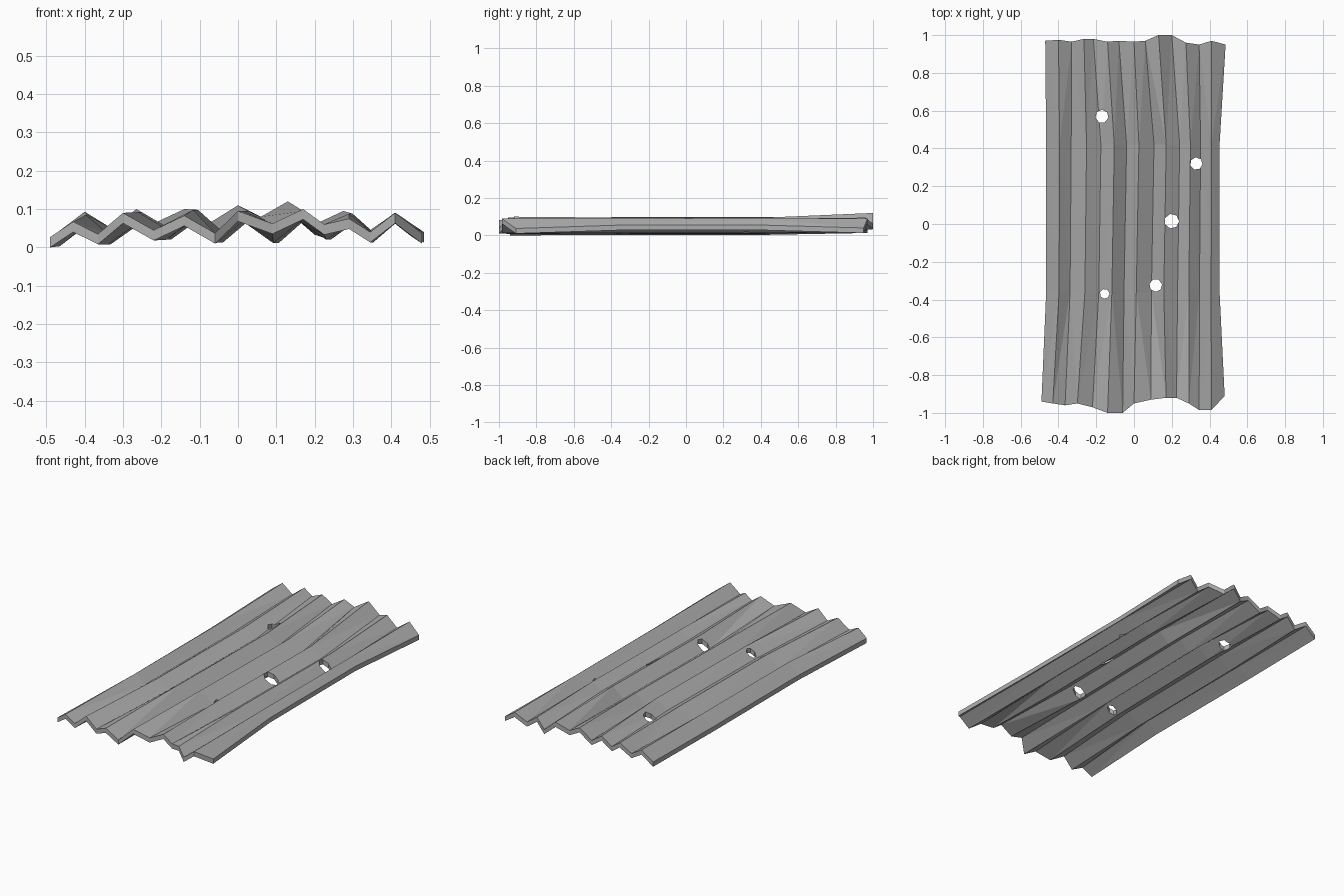
import bpy
import bmesh
import math

default_cube = bpy.data.objects.get("Cube")
if default_cube:
    bpy.data.objects.remove(default_cube, do_unlink=True)

THICKNESS = 0.027

# Fold lines across the sheet, in hundredths: edge, peak, valley, peak ... edge
FRONT_X = [-49, -43, -36.5, -30, -22, -14, -6, 0, 9, 17, 22.5, 29, 34.5, 41, 48]
FRONT_Y = [-94, -95, -96, -95, -97, -100, -100, -95, -93, -92, -92, -95, -98.5, -98.5, -91]
FRONT_Z = [2.7, 6.7, 3.5, 9, 4.5, 8.3, 3.7, 9.5, 6.2, 10, 6, 7.5, 4, 9, 3.7]
MIDDLE_X = [-46.5, -39.5, -33.5, -25.5, -18, -11, -4.5, 2, 10, 16.5, 23.7, 29.5, 35, 41, 45.3]
MIDDLE_Z = [3, 8.5, 3.5, 9.2, 4.7, 9.8, 4, 9.5, 3.8, 9.5, 4.7, 8.8, 4, 9, 5.5]
BACK_X = [-47, -40, -33, -26.5, -21.5, -14, -8, 0, 6, 13, 20, 27.5, 34.5, 41, 48.5]
BACK_Y = [97, 97.5, 96.5, 98, 98, 96.5, 97, 96.5, 97, 100, 100, 96, 95, 97, 95]
BACK_Z = [4, 9.3, 5, 10, 6.5, 10, 6, 11, 8, 12, 6, 9.5, 4.5, 9, 4]


def material(name, color):
    mat = bpy.data.materials.new(name)
    mat.use_nodes = True
    mat.diffuse_color = color
    shader = next(n for n in mat.node_tree.nodes if n.type == 'BSDF_PRINCIPLED')
    shader.inputs["Base Color"].default_value = color
    return mat


def make_object(name, bm):
    mesh = bpy.data.meshes.new(name)
    bm.to_mesh(mesh)
    bm.free()
    obj = bpy.data.objects.new(name, mesh)
    bpy.context.collection.objects.link(obj)
    return obj


def middle_row(y, drift):
    # Inner folds drift sideways while the outer edges stay in place
    count = len(MIDDLE_X) - 1
    xs = [x + drift * math.sin(math.pi * i / count) for i, x in enumerate(MIDDLE_X)]
    return zip(xs, [y] * len(xs), MIDDLE_Z)


# Corrugated sheet: rows of folds from front to back, thickened straight down
rows = [
    zip(FRONT_X, FRONT_Y, FRONT_Z),
    middle_row(-36, -0.8),
    middle_row(42, 0.6),
    zip(BACK_X, BACK_Y, BACK_Z),
]
bm = bmesh.new()
grid = [[bm.verts.new((x / 100, y / 100, z / 100)) for x, y, z in row] for row in rows]
for near, far in zip(grid, grid[1:]):
    for i in range(len(near) - 1):
        bm.faces.new((near[i], near[i + 1], far[i + 1], far[i]))
bmesh.ops.triangulate(bm, faces=bm.faces[:])
copy = bmesh.ops.extrude_face_region(bm, geom=bm.faces[:], use_keep_orig=True)
lower = [v for v in copy["geom"] if isinstance(v, bmesh.types.BMVert)]
bmesh.ops.translate(bm, verts=lower, vec=(0, 0, -THICKNESS))
bmesh.ops.recalc_face_normals(bm, faces=bm.faces[:])
sheet = make_object("corrugated_sheet", bm)
sheet.data.materials.append(material("dull grey metal", (0.42, 0.42, 0.42, 1)))

# Ragged holes: x, y, radius
HOLES = [
    (-0.17, 0.57, 0.035),
    (0.33, 0.32, 0.033),
    (0.2, 0.015, 0.039),
    (-0.155, -0.37, 0.026),
    (0.115, -0.325, 0.034),
]
bm = bmesh.new()
for k, (x, y, radius) in enumerate(HOLES):
    made = bmesh.ops.create_cone(bm, cap_ends=True, segments=7,
                                 radius1=radius, radius2=radius, depth=0.5)
    for v in made["verts"]:
        angle = math.atan2(v.co.y, v.co.x) + k
        v.co.x = x + radius * math.cos(angle)
        v.co.y = y + radius * math.sin(angle)
cutter = make_object("hole_cutter", bm)
cutter.hide_render = True

# Cut the holes, then drop the cutter
cut = sheet.modifiers.new("holes", 'BOOLEAN')
cut.operation = 'DIFFERENCE'
cut.solver = 'EXACT'
cut.object = cutter
bpy.context.view_layer.objects.active = sheet
sheet.select_set(True)
bpy.ops.object.modifier_apply(modifier=cut.name)
bpy.data.objects.remove(cutter, do_unlink=True)
